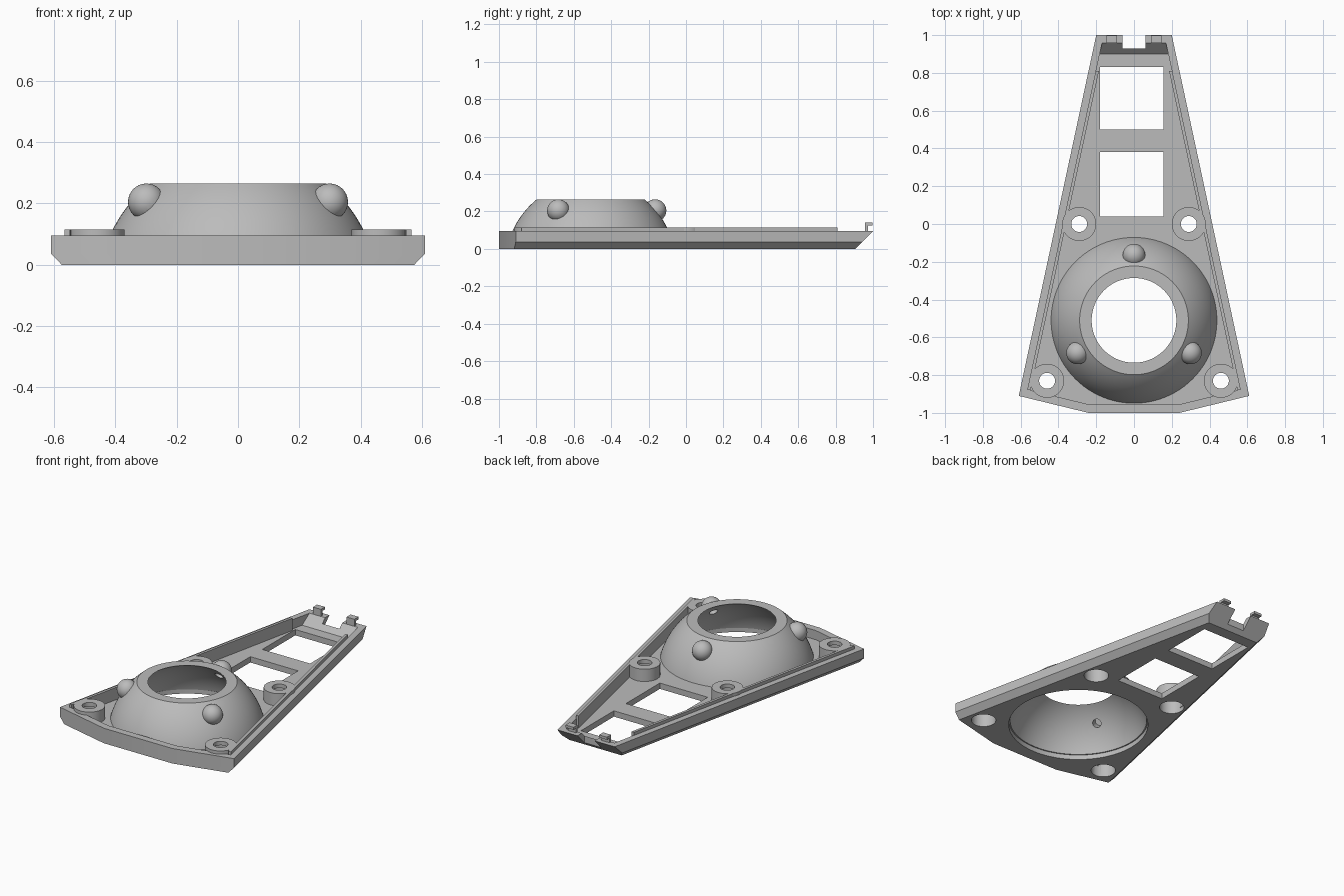
import bpy, bmesh, math
from mathutils import Vector, Matrix

if "Cube" in bpy.data.objects:
    bpy.data.objects.remove(bpy.data.objects["Cube"])

grey = bpy.data.materials.new("plain grey")
grey.use_nodes = True
GREY = (0.5, 0.5, 0.5, 1)
grey.diffuse_color = GREY
grey.node_tree.nodes["Principled BSDF"].inputs["Base Color"].default_value = GREY

TOP, FLOOR, LIP = 0.095, 0.037, 0.115
DOME = Vector((0, -0.51, -0.09))      # centre of the dome's sphere
DOME_R, CAVITY_R, DOME_TOP = 0.457, 0.42, 0.265


def finish(name, bm):
    bmesh.ops.recalc_face_normals(bm, faces=bm.faces)
    mesh = bpy.data.meshes.new(name)
    bm.to_mesh(mesh)
    bm.free()
    mesh.materials.append(grey)
    obj = bpy.data.objects.new(name, mesh)
    bpy.context.collection.objects.link(obj)
    return obj


def activate(obj):
    bpy.ops.object.select_all(action='DESELECT')
    obj.select_set(True)
    bpy.context.view_layer.objects.active = obj


def combine(obj, other, operation='DIFFERENCE'):
    mod = obj.modifiers.new("shape", 'BOOLEAN')
    mod.operation, mod.solver, mod.object = operation, 'EXACT', other
    activate(obj)
    bpy.ops.object.modifier_apply(modifier=mod.name)
    bpy.data.objects.remove(other)


def smooth(obj):
    activate(obj)
    bpy.ops.object.shade_smooth_by_angle(angle=math.radians(30))


def box(name, x, y, z):
    bm = bmesh.new()
    size = Matrix.Diagonal((x[1] - x[0], y[1] - y[0], z[1] - z[0], 1))
    middle = Vector((sum(x), sum(y), sum(z))) / 2
    bmesh.ops.create_cube(bm, size=1, matrix=Matrix.Translation(middle) @ size)
    return finish(name, bm)


def rod(name, start, end, radius, sides=48):
    bm = bmesh.new()
    start, end = Vector(start), Vector(end)
    turn = (end - start).to_track_quat('Z', 'Y').to_matrix().to_4x4()
    bmesh.ops.create_cone(bm, cap_ends=True, segments=sides, radius1=radius, radius2=radius,
                          depth=(end - start).length,
                          matrix=Matrix.Translation((start + end) / 2) @ turn)
    return finish(name, bm)


def ball(name, centre, radius, u=32, v=16):
    bm = bmesh.new()
    bmesh.ops.create_uvsphere(bm, u_segments=u, v_segments=v, radius=radius,
                              matrix=Matrix.Translation(centre))
    return finish(name, bm)


def half_width(y):
    return 0.2 + (1 - y) * 0.2147


def outline(z, side, front, back):
    """Tapered six-sided outline, inset at the sides and front."""
    x = (0.6419 - 0.2147 * front - side) / 1.0522
    y = -1 + front + (x - 0.24) * 0.243
    half = [(0.24, -1 + front), (x, y), (half_width(back) - side, back)]
    return [(a, b, z) for a, b in half] + [(-a, b, z) for a, b in reversed(half)]


# Tray with chamfered sides, sloping back and hollow top
bm = bmesh.new()
rings = [[bm.verts.new(p) for p in outline(*r)] for r in (
    (0, 0.037, 0, 0.905), (FLOOR, 0, 0, 0.942), (TOP, 0, 0, 1.0),
    (TOP, 0.04, 0.045, 0.957), (FLOOR, 0.04, 0.045, 0.9))]
for low, high in zip(rings, rings[1:]):
    for i in range(6):
        j = (i + 1) % 6
        bm.faces.new((low[i], low[j], high[j], high[i]))
bm.faces.new(rings[0])
bm.faces.new(rings[-1])
tray = finish("tray", bm)

# Two windows, back notch and dome opening
for y in ((0.04, 0.38), (0.5, 0.83)):
    combine(tray, box("window_cutter", (-0.18, 0.155), y, (-0.1, 0.2)))
combine(tray, box("notch_cutter", (-0.06, 0.06), (0.93, 1.1), (-0.1, 0.2)))
combine(tray, rod("opening_cutter", (0, DOME.y, -0.1), (0, DOME.y, 0.06), 0.41, 96))

# Four hollow screw bosses
for label, x, y in (("rear", 0.29, 0), ("front", 0.46, -0.83)):
    for side, sx in (("left", x), ("right", -x)):
        combine(tray, rod("bore_cutter", (sx, y, -0.1), (sx, y, 0.07), 0.072))
        boss = rod(f"{label}_{side}_boss", (sx, y, 0.02), (sx, y, LIP), 0.09)
        combine(boss, rod("bore_cutter", (sx, y, -0.1), (sx, y, 0.09), 0.072))
        combine(boss, rod("hole_cutter", (sx, y, 0), (sx, y, 0.2), 0.042))
        smooth(boss)
smooth(tray)

# Thin raised lips along the sides, and hooked clips at the back
for side, s in (("left", 1), ("right", -1)):
    bm = bmesh.new()
    base = [bm.verts.new((s * (half_width(y) - inset), y, FLOOR - 0.01))
            for y, inset in ((-0.88, 0.038), (0.81, 0.038), (0.81, 0.055), (-0.88, 0.055))]
    face = bm.faces.new(base)
    top = bmesh.ops.extrude_face_region(bm, geom=[face])["geom"]
    bmesh.ops.translate(bm, vec=(0, 0, LIP - FLOOR + 0.01),
                        verts=[v for v in top if isinstance(v, bmesh.types.BMVert)])
    finish(f"{side}_lip", bm)

    span = sorted((s * 0.09, s * 0.145))
    clip = box(f"{side}_clip", span, (0.957, 0.972), (0.085, 0.14))
    combine(clip, box("hook", span, (0.957, 0.998), (0.124, 0.14)), 'UNION')

# Dome: spherical cap, flat on top
bm = bmesh.new()
steps, base_z = 14, FLOOR - 0.007
a0 = math.asin((base_z - DOME.z) / DOME_R)
a1 = math.asin((DOME_TOP - DOME.z) / DOME_R)
angles = [a0 + (a1 - a0) * i / steps for i in range(steps + 1)]
arc = [(DOME_R * math.cos(a), DOME.z + DOME_R * math.sin(a)) for a in angles]
profile = [(0, base_z)] + arc + [(0, DOME_TOP)]
verts = [bm.verts.new((r, DOME.y, z)) for r, z in profile]
edges = [bm.edges.new(pair) for pair in zip(verts, verts[1:])]
bmesh.ops.spin(bm, geom=verts + edges, cent=DOME, axis=(0, 0, 1),
               angle=math.tau, steps=96, use_duplicate=False)
bmesh.ops.remove_doubles(bm, verts=bm.verts, dist=0.0005)
dome = finish("dome", bm)

# Three round knobs, with the cavity and pin holes behind them
directions = []
for degrees in (90, 210, 330):
    a = math.radians(degrees)
    spot = Vector((0.345 * math.cos(a), DOME.y + 0.345 * math.sin(a), 0.205))
    directions.append((spot - DOME).normalized())
    combine(dome, ball("knob", spot, 0.06), 'UNION')
combine(dome, ball("cavity_cutter", DOME, CAVITY_R, 96, 64))
for d in directions:
    combine(dome, rod("pin_cutter", DOME + d * 0.38, DOME + d * 0.48, 0.026, 24))
smooth(dome)
